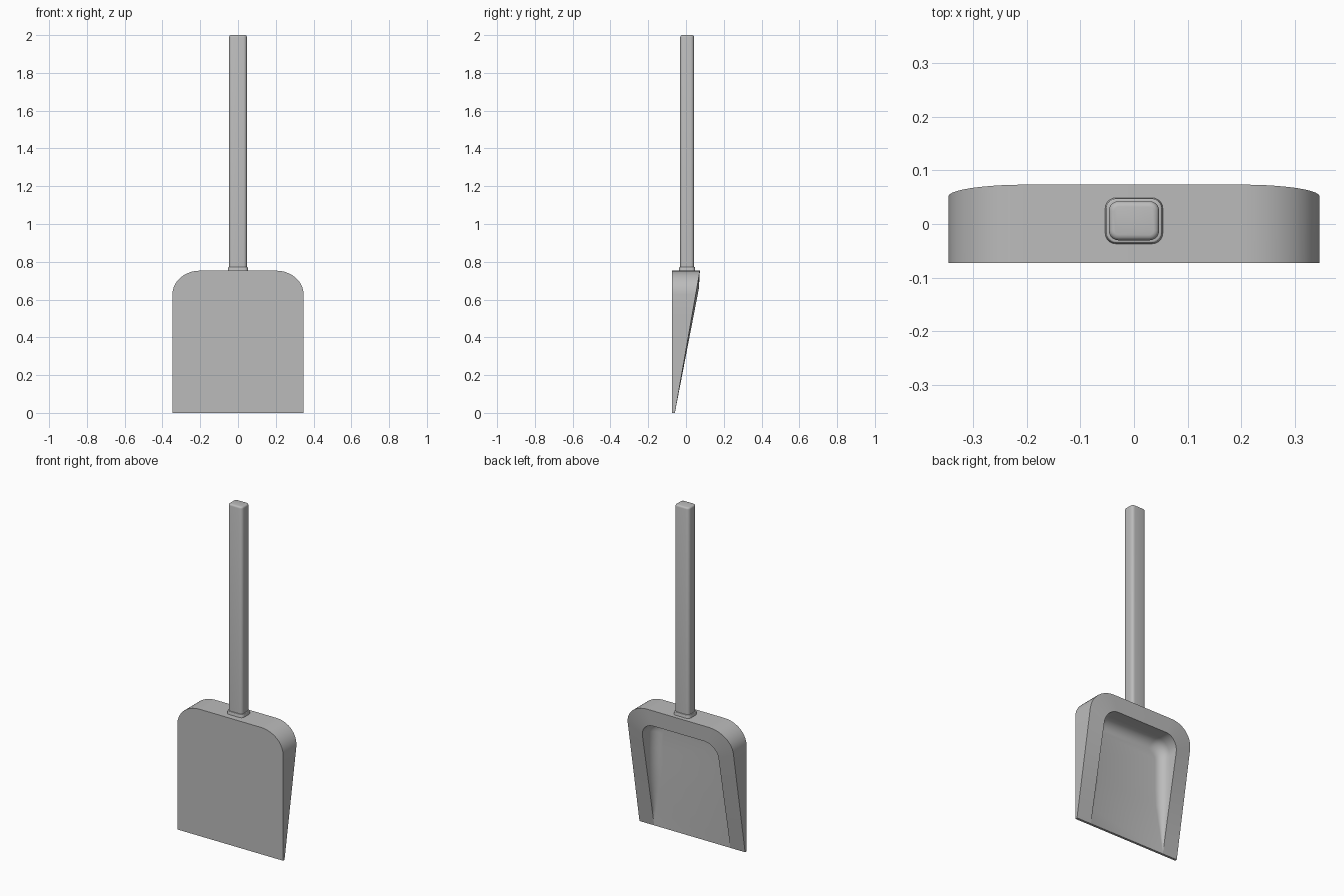
import bpy, bmesh, math

cube = bpy.data.objects.get("Cube")
if cube:
    bpy.data.objects.remove(cube)

grey = bpy.data.materials.new("plain_grey")
grey.use_nodes = True
colour = (0.5, 0.5, 0.5, 1)
grey.diffuse_color = colour
grey.node_tree.nodes["Principled BSDF"].inputs["Base Color"].default_value = colour

FRONT, FLOOR = -0.073, -0.059


def finish(bm, name, angle=35):
    bmesh.ops.recalc_face_normals(bm, faces=bm.faces)
    mesh = bpy.data.meshes.new(name)
    bm.to_mesh(mesh)
    bm.free()
    mesh.materials.append(grey)
    obj = bpy.data.objects.new(name, mesh)
    bpy.context.collection.objects.link(obj)
    bpy.ops.object.select_all(action='DESELECT')
    obj.select_set(True)
    bpy.context.view_layer.objects.active = obj
    bpy.ops.object.shade_smooth_by_angle(angle=math.radians(angle))
    return obj


def arch(half, top, rx, rz, sides=6, arc=10):
    """Open arch outline in (x, z), from the right foot over to the left foot."""
    right = [(half, (top - rz) * i / sides) for i in range(sides)]
    for i in range(arc + 1):
        a = math.pi / 2 * i / arc
        right.append((half - rx + rx * math.cos(a), top - rz + rz * math.sin(a)))
    return right + [(-x, z) for x, z in reversed(right)]


def outer_slope(z):
    return FLOOR + 0.176 * z


def rim_slope(z):
    return min(0.072, FLOOR + 0.193 * z)


# Pan: outer wall, sloping rim and a filleted pocket, lofted between arches
bm = bmesh.new()
outer = arch(0.347, 0.753, 0.145, 0.125)
loops = [[(x, FRONT, z) for x, z in outer],
         [(x, outer_slope(z), z) for x, z in outer]]
rim = arch(0.25, 0.66, 0.085, 0.085)
loops.append([(x, rim_slope(z), z) for x, z in rim])

# Fillet from the pocket wall to its floor, shrinking with the pocket depth
core = arch(0.195, 0.605, 0.05, 0.05)
steps = 6
for k in range(steps + 1):
    a = math.pi / 2 * k / steps
    ring = []
    for (x, z), (cx, cz) in zip(rim, core):
        depth = rim_slope(z) - FLOOR
        size = min(1, depth / 0.06)
        t = (1 - math.cos(a)) * size
        fillet = min(depth, 0.06)
        ring.append((x + (cx - x) * t, FLOOR + fillet * (1 - math.sin(a)), z + (cz - z) * t))
    loops.append(ring)

rows = [[bm.verts.new(p) for p in loop] for loop in loops]
for lower, upper in zip(rows, rows[1:]):
    for i in range(len(lower) - 1):
        bm.faces.new((lower[i], lower[i + 1], upper[i + 1], upper[i]))
bm.faces.new(rows[0])
bm.faces.new(rows[-1])
# Flat foot joining the front to the lip of the pocket
feet = [r[0] for r in rows] + [r[-1] for r in reversed(rows)]
bm.faces.new(feet)
bmesh.ops.remove_doubles(bm, verts=bm.verts, dist=0.0002)
finish(bm, "pan")


def rounded_bar(name, size, y, bottom, top, corner, edge, grow=1.0):
    """Upright box with rounded corners, a softened top and an optional flared foot."""
    bm = bmesh.new()
    bmesh.ops.create_cube(bm, size=1)
    for v in bm.verts:
        flare = grow if v.co.z < 0 else 1
        v.co = (v.co.x * size[0] * flare, v.co.y * size[1] * flare + y,
                top if v.co.z > 0 else bottom)
    upright = [e for e in bm.edges if abs(e.verts[0].co.z - e.verts[1].co.z) > 0.001]
    bmesh.ops.bevel(bm, geom=upright, offset=corner, segments=5, profile=0.5, affect='EDGES')
    rim = [e for e in bm.edges if all(v.co.z > top - 0.0001 for v in e.verts)]
    bmesh.ops.bevel(bm, geom=rim, offset=edge, segments=3, profile=0.5, affect='EDGES')
    finish(bm, name)


# Handle and the collar that seats it on the pan
rounded_bar("handle", (0.094, 0.073), 0.006, 0.74, 2.0, 0.018, 0.01)
rounded_bar("collar", (0.104, 0.083), 0.006, 0.74, 0.772, 0.02, 0.003, 1.06)
